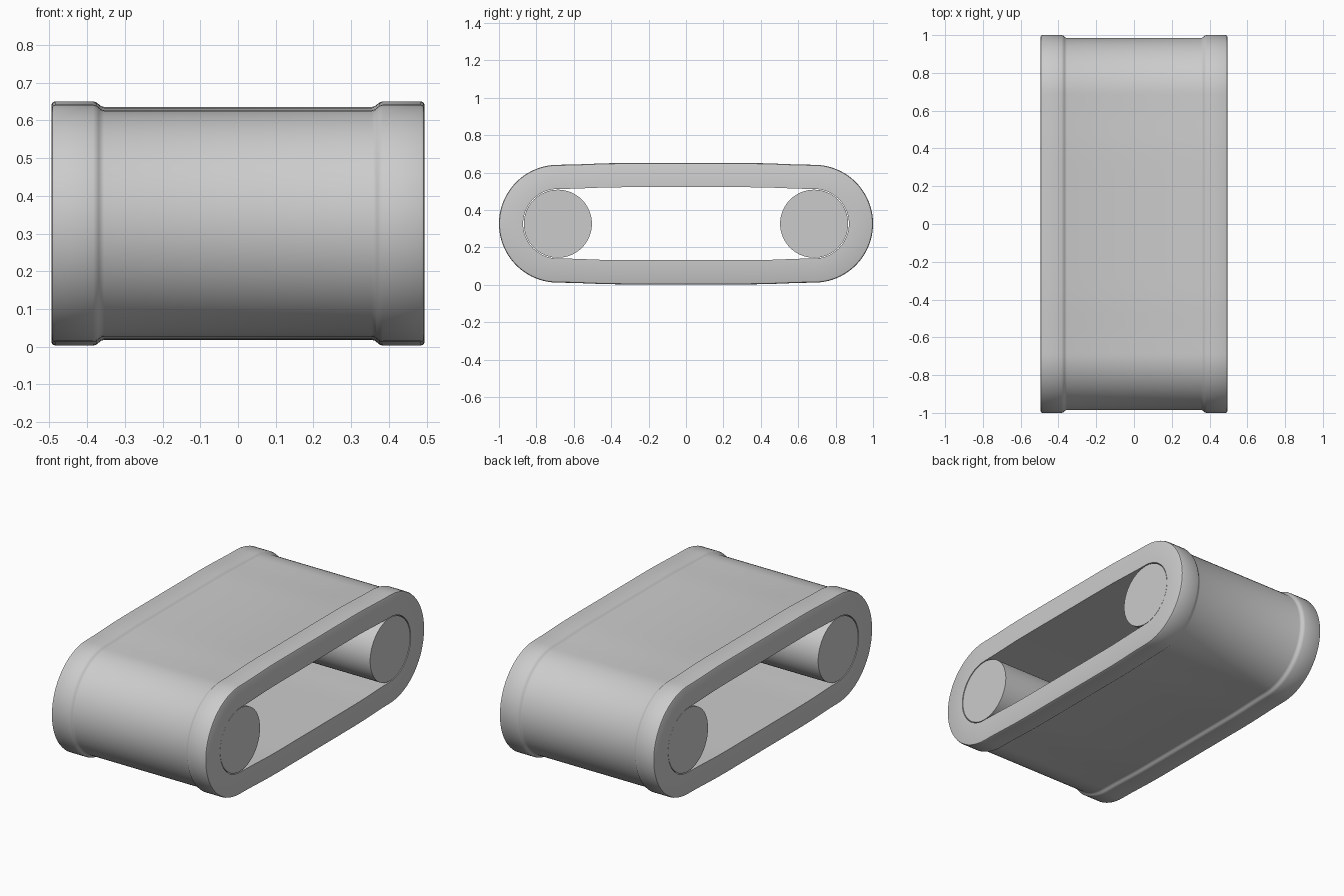
import bpy, bmesh, math
from mathutils import Matrix

if "Cube" in bpy.data.objects:
    bpy.data.objects.remove(bpy.data.objects["Cube"])

CZ, CY = 0.327, 0.685      # loop centre height, roller axis offset
ARC, EASE = 40, 10         # steps round each end, steps along each straight
BULGE = 0.009              # slight outward lift of the straight runs


def loop_points(r):
    """Closed stadium path in (y, z) with gently lifted straight runs."""
    pts = []
    for side in (1, -1):
        for i in range(ARC + 1):
            a = -math.pi / 2 + math.pi * i / ARC
            pts.append((side * (CY + r * math.cos(a)), side * r * math.sin(a)))
        for i in range(1, EASE * 2):
            y = CY * (1 - i / EASE)
            t = min(1, (CY - abs(y)) / 0.33)
            pts.append((side * y, side * (r + BULGE * t * t * (3 - 2 * t))))
    return pts


def finish(bm, name):
    bmesh.ops.recalc_face_normals(bm, faces=bm.faces)
    mesh = bpy.data.meshes.new(name)
    bm.to_mesh(mesh)
    bm.free()
    ob = bpy.data.objects.new(name, mesh)
    bpy.context.collection.objects.link(ob)
    bpy.ops.object.select_all(action='DESELECT')
    ob.select_set(True)
    bpy.context.view_layer.objects.active = ob
    bpy.ops.object.shade_smooth_by_angle(angle=math.radians(35))


# Belt: half cross-section (x, radius), mirrored, swept round the loop
half = [(0.355, 0.300), (0.363, 0.302), (0.369, 0.307), (0.375, 0.312),
        (0.384, 0.315), (0.485, 0.315), (0.492, 0.312), (0.495, 0.305),
        (0.495, 0.186)]
section = half + [(-x, r) for x, r in reversed(half)]
bm = bmesh.new()
rings = [[bm.verts.new((x, y, CZ + z)) for y, z in loop_points(r)] for x, r in section]
for a, b in zip(rings, rings[1:] + rings[:1]):
    for i in range(len(a)):
        j = (i + 1) % len(a)
        bm.faces.new((a[i], a[j], b[j], b[i]))
finish(bm, "belt")

# Rollers at both ends of the loop
for side, label in ((-1, "front"), (1, "back")):
    bm = bmesh.new()
    bmesh.ops.create_cone(
        bm, cap_ends=True, segments=64, radius1=0.182, radius2=0.182, depth=0.986,
        matrix=Matrix.Translation((0, side * CY, CZ)) @ Matrix.Rotation(math.pi / 2, 4, 'Y'))
    finish(bm, label + "_roller")
